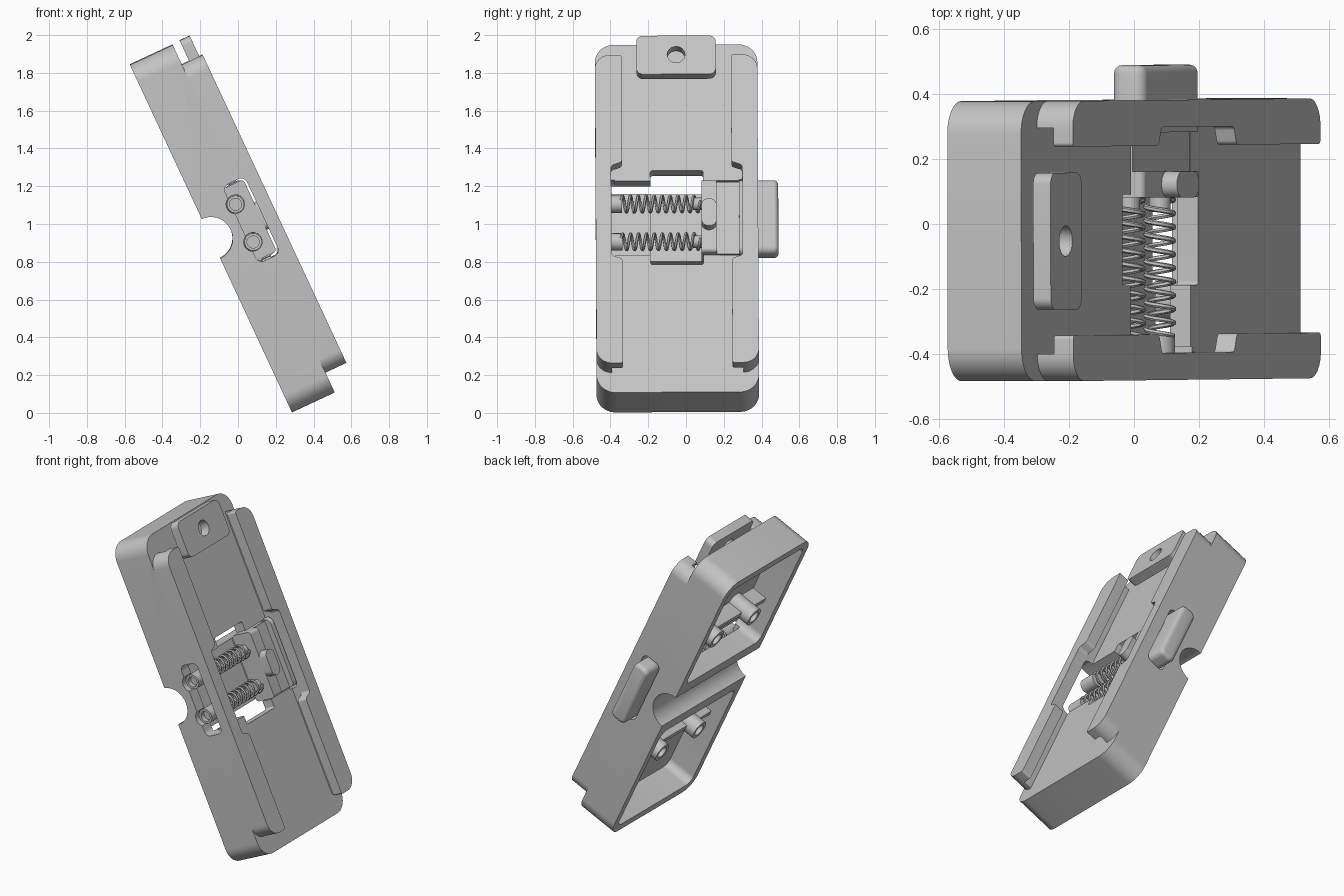
import bpy, bmesh, math
from mathutils import Vector, Matrix

old = bpy.data.objects.get("Cube")
if old:
    bpy.data.objects.remove(old, do_unlink=True)

grey = bpy.data.materials.new("plain_grey")
grey.use_nodes = True
COLOUR = (0.55, 0.55, 0.55, 1)
grey.diffuse_color = COLOUR
grey.node_tree.nodes["Principled BSDF"].inputs["Base Color"].default_value = COLOUR

# Local frame: u = thickness (x), v = width (y), t = length (z), tilted at the end
MID = 1.015
LENGTH = 2 * MID
HALF = 0.43
parts = []


def rounded(pts, steps=8):
    """Closed outline with each (x, y, radius) corner filleted."""
    out = []
    for i, (x, y, r) in enumerate(pts):
        p = Vector((x, y))
        if r == 0:
            out.append(p)
            continue
        a = (Vector(pts[i - 1][:2]) - p).normalized()
        b = (Vector(pts[(i + 1) % len(pts)][:2]) - p).normalized()
        half = a.angle(b) / 2
        c = p + (a + b).normalized() * r / math.sin(half)
        start = p + a * r / math.tan(half) - c
        end = p + b * r / math.tan(half) - c
        for k in range(steps + 1):
            out.append(c + start.lerp(end, k / steps).normalized() * r)
    return out


def rect(x0, x1, y0, y1, r=0):
    return rounded([(x0, y0, r), (x1, y0, r), (x1, y1, r), (x0, y1, r)])


def disc(x, y, r, n=32):
    return [Vector((x + r * math.cos(k * math.tau / n), y + r * math.sin(k * math.tau / n)))
            for k in range(n)]


def prism(name, outline, lo, hi, axis="u", bevel=0):
    """Extrude an outline along u (outline in v,t) or v (outline in u,t)."""
    bm = bmesh.new()
    place = (lambda p, d: (d, p.x, p.y)) if axis == "u" else (lambda p, d: (p.x, d, p.y))
    base = [bm.verts.new(place(p, lo)) for p in outline]
    top = [bm.verts.new(place(p, hi)) for p in outline]
    bm.faces.new(base)
    cap = bm.faces.new(top)
    for i in range(len(base)):
        j = (i + 1) % len(base)
        bm.faces.new((base[i], base[j], top[j], top[i]))
    bmesh.ops.recalc_face_normals(bm, faces=bm.faces)
    if bevel:
        bmesh.ops.bevel(bm, geom=list(cap.edges), offset=bevel, segments=4,
                        profile=0.5, affect='EDGES')
    mesh = bpy.data.meshes.new(name)
    bm.to_mesh(mesh)
    bm.free()
    ob = bpy.data.objects.new(name, mesh)
    bpy.context.collection.objects.link(ob)
    mesh.materials.append(grey)
    parts.append(ob)
    return ob


def cut(target, outline, lo, hi, axis="u"):
    cutter = prism("cutter", outline, lo, hi, axis)
    parts.remove(cutter)
    cutter.hide_render = True
    mod = target.modifiers.new("cut", 'BOOLEAN')
    mod.operation = 'DIFFERENCE'
    mod.solver = 'EXACT'
    mod.object = cutter
    bpy.context.view_layer.objects.active = target
    bpy.ops.object.modifier_apply(modifier=mod.name)
    bpy.data.objects.remove(cutter, do_unlink=True)


# Main housing with rear pockets, finger groove and front window
body = prism("housing", rect(-HALF, HALF, 0, LENGTH, 0.1), 0, 0.25)
for t0, t1 in ((0.055, 0.82), (1.21, LENGTH - 0.055)):
    cut(body, rect(-0.38, 0.38, t0, t1, 0.05), -0.05, 0.18)
cut(body, disc(0, MID, 0.115, 48), -0.6, 0.6, "v")
cut(body, rect(-0.355, 0.345, 0.8, 1.235, 0.012), 0.14, 0.3)
cut(body, rect(-0.14, 0.14, 0.745, 1.295, 0.012), 0.13, 0.32)

# Side slots shared by the housing and the rails
slot = rect(0.172, 0.3, 0.79, 1.24, 0.035)
for side in (-1, 1):
    lo, hi = sorted((side * 0.33, side * 0.6))
    cut(body, slot, lo, hi, "v")
for t in (MID - 0.11, MID + 0.11):
    cut(body, disc(0.195, t, 0.05), -0.6, -0.33, "v")

# Undercut rails: narrow stem, wider lip that steps back around the window
END0, END1, STEP0, STEP1 = 0.116, 1.915, 0.725, 1.29
for side, label in ((-1, "right"), (1, "left")):
    def flip(pts):
        return rounded([(side * v, t, r) for v, t, r in pts])
    stem = prism("rail_stem_" + label, flip([
        (HALF, END0, 0.08), (HALF, END1, 0.08), (0.347, END1, 0), (0.347, END0, 0)]),
        0.25, 0.306)
    lip = prism("rail_lip_" + label, flip([
        (HALF, END0, 0.08), (HALF, END1, 0.08), (0.29, END1, 0.012),
        (0.29, STEP1, 0.02), (0.347, STEP1 - 0.02, 0.02),
        (0.347, STEP0 + 0.02, 0.02), (0.29, STEP0, 0.02), (0.29, END0, 0.012)]),
        0.306, 0.372)
    lo, hi = sorted((side * 0.3, side * 0.6))
    cut(stem, slot, lo, hi, "v")

# Screw bosses and stiffening ribs inside the rear pockets
for t in (MID - 0.46, MID + 0.46):
    for v in (-0.19, 0.19):
        boss = prism("screw_boss", disc(v, t, 0.06), 0.02, 0.185)
        cut(boss, disc(v, t, 0.038), -0.1, 0.15)
    for v0, v1 in ((-0.385, -0.24), (-0.14, 0.14), (0.24, 0.385)):
        prism("pocket_rib", rect(v0, v1, t - 0.015, t + 0.015), 0.08, 0.185)

# Small end plate with a hole
plate = prism("end_plate", rect(-0.21, 0.21, 1.81, 2.035, 0.035), 0.293, 0.352)
cut(plate, disc(0, 1.925, 0.047), 0.2, 0.5)

# Sliding latch: button, tongue, spring block and thumb nub
prism("latch_button", rect(0.18, 0.288, 0.8, 1.23, 0.035), 0.33, 0.537, "v", bevel=0.025)
prism("latch_tongue", rect(0.18, 0.252, 0.805, 1.225), 0.2, 0.34, "v")
prism("latch_block", rect(0.145, 0.288, 0.805, 1.225, 0.02), 0.13, 0.21, "v")
prism("latch_nub", rect(0.13, 0.21, 0.93, 1.09, 0.038), 0.28, 0.34)

# Springs with a seat pin at each end
COILS, PER_TURN = 10, 20
for t in (MID - 0.11, MID + 0.11):
    pin = prism("spring_seat", disc(0.195, t, 0.046), -0.4, -0.29, "v")
    cut(pin, disc(0.195, t, 0.032), -0.5, -0.37, "v")
    prism("spring_pin", disc(0.195, t, 0.033), 0.085, 0.135, "v")
    curve = bpy.data.curves.new("spring", 'CURVE')
    curve.dimensions = '3D'
    curve.bevel_depth = 0.008
    curve.bevel_resolution = 1
    line = curve.splines.new('POLY')
    total = COILS * PER_TURN
    line.points.add(total)
    for k, pt in enumerate(line.points):
        a = k * math.tau / PER_TURN
        pt.co = (0.195 + 0.043 * math.cos(a), -0.295 + 0.42 * k / total,
                 t + 0.043 * math.sin(a), 1)
    coil = bpy.data.objects.new("spring", curve)
    bpy.context.collection.objects.link(coil)
    bpy.ops.object.select_all(action='DESELECT')
    coil.select_set(True)
    bpy.context.view_layer.objects.active = coil
    bpy.ops.object.convert(target='MESH')
    coil = bpy.context.view_layer.objects.active
    coil.data.materials.clear()
    coil.data.materials.append(grey)
    parts.append(coil)

# Lean the whole assembly and shade it
lean = (Matrix.Translation((0.285, -0.043, 0.004))
        @ Matrix.Rotation(math.radians(-25), 4, 'Y')
        @ Matrix.Rotation(0.005, 4, 'X'))
bpy.ops.object.select_all(action='DESELECT')
for ob in parts:
    ob.data.transform(lean)
    ob.select_set(True)
bpy.context.view_layer.objects.active = body
bpy.ops.object.shade_smooth_by_angle(angle=math.radians(30))
